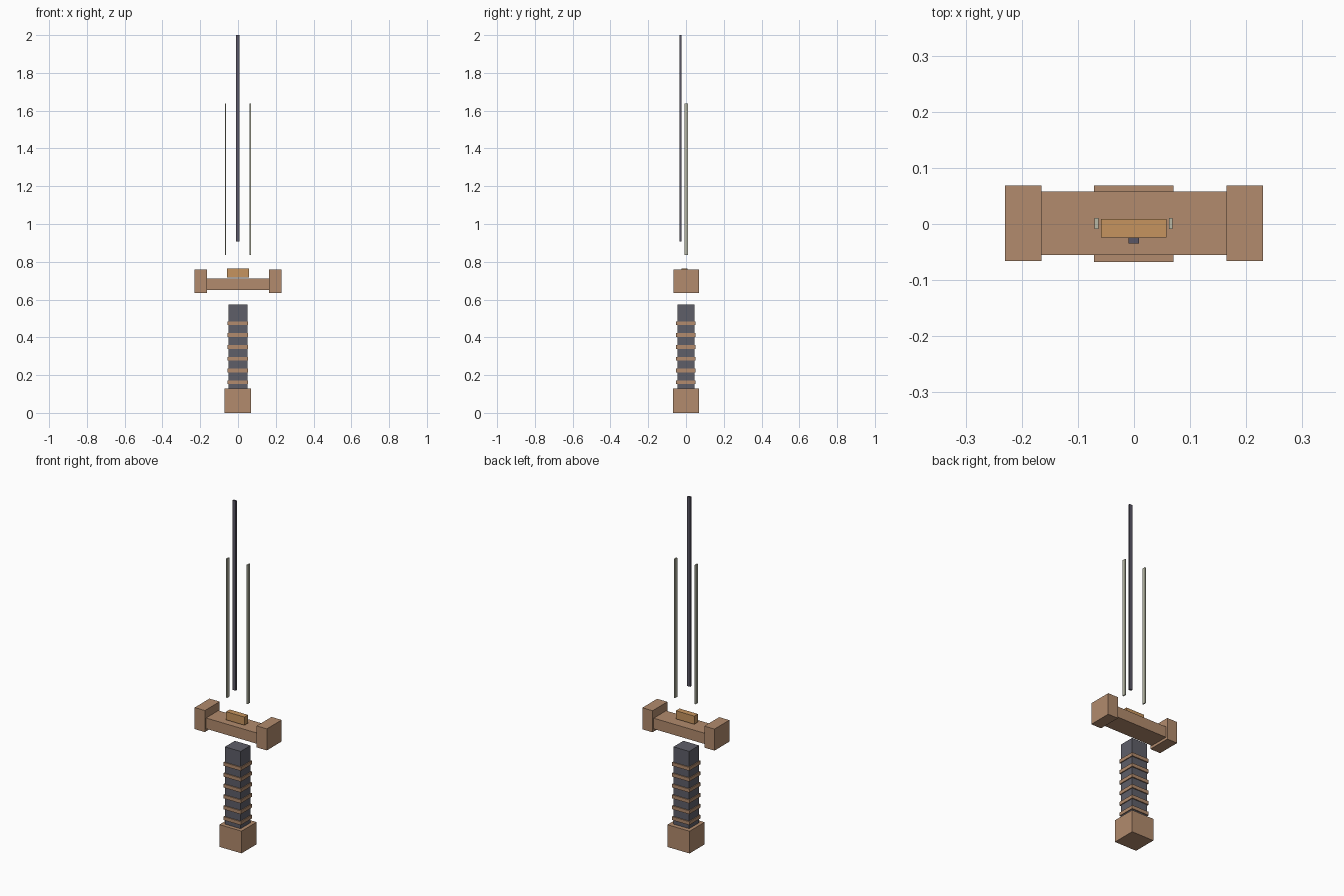
import bpy
import bmesh
from mathutils import Vector

cube = bpy.data.objects.get("Cube")
if cube:
    bpy.data.objects.remove(cube, do_unlink=True)


def material(name, rgb):
    """Flat material from an 8-bit display colour."""
    linear = [((c / 255 + 0.055) / 1.055) ** 2.4 for c in rgb] + [1.0]
    mat = bpy.data.materials.new(name)
    mat.use_nodes = True
    mat.diffuse_color = linear
    mat.node_tree.nodes["Principled BSDF"].inputs["Base Color"].default_value = linear
    return mat


bronze = material("bronze", (178, 139, 109))
gold = material("gold", (198, 148, 94))
slate = material("slate", (95, 95, 105))
dark_steel = material("dark steel", (90, 86, 101))
pale_steel = material("pale steel", (184, 185, 166))


def box(name, x, y, z, mat):
    """Box spanning the given (low, high) range on each axis."""
    low, high = (Vector(p) for p in zip(x, y, z))
    mesh = bpy.data.meshes.new(name)
    bm = bmesh.new()
    bmesh.ops.create_cube(bm, size=1)
    bmesh.ops.scale(bm, vec=high - low, verts=bm.verts)
    bm.to_mesh(mesh)
    bm.free()
    mesh.materials.append(mat)
    obj = bpy.data.objects.new(name, mesh)
    obj.location = (low + high) / 2
    bpy.context.collection.objects.link(obj)
    return obj


# Pommel and grip
box("pommel", (-0.071, 0.070), (-0.068, 0.069), (0, 0.128), bronze)
box("grip", (-0.051, 0.049), (-0.046, 0.044), (0.12, 0.573), slate)

# Evenly spaced bands around the grip
for i in range(6):
    z = 0.162 + i * 0.0625
    box(f"grip_band_{i + 1}", (-0.056, 0.054), (-0.052, 0.050),
        (z - 0.01, z + 0.01), bronze)

# Crossguard with block ends
box("guard_bar", (-0.166, 0.165), (-0.055, 0.058), (0.65, 0.712), bronze)
box("right_guard_end", (-0.230, -0.165), (-0.066, 0.069), (0.635, 0.759), bronze)
box("left_guard_end", (0.165, 0.230), (-0.066, 0.069), (0.635, 0.759), bronze)

# Blade collar, floating just above the guard
box("blade_collar", (-0.059, 0.058), (-0.024, 0.009), (0.718, 0.765), gold)

# Blade strips
box("blade_spine", (-0.010, 0.009), (-0.035, -0.024), (0.908, 2.0), dark_steel)
box("right_blade_edge", (-0.070, -0.063), (-0.009, 0.011), (0.837, 1.638), pale_steel)
box("left_blade_edge", (0.062, 0.069), (-0.009, 0.011), (0.837, 1.638), pale_steel)
